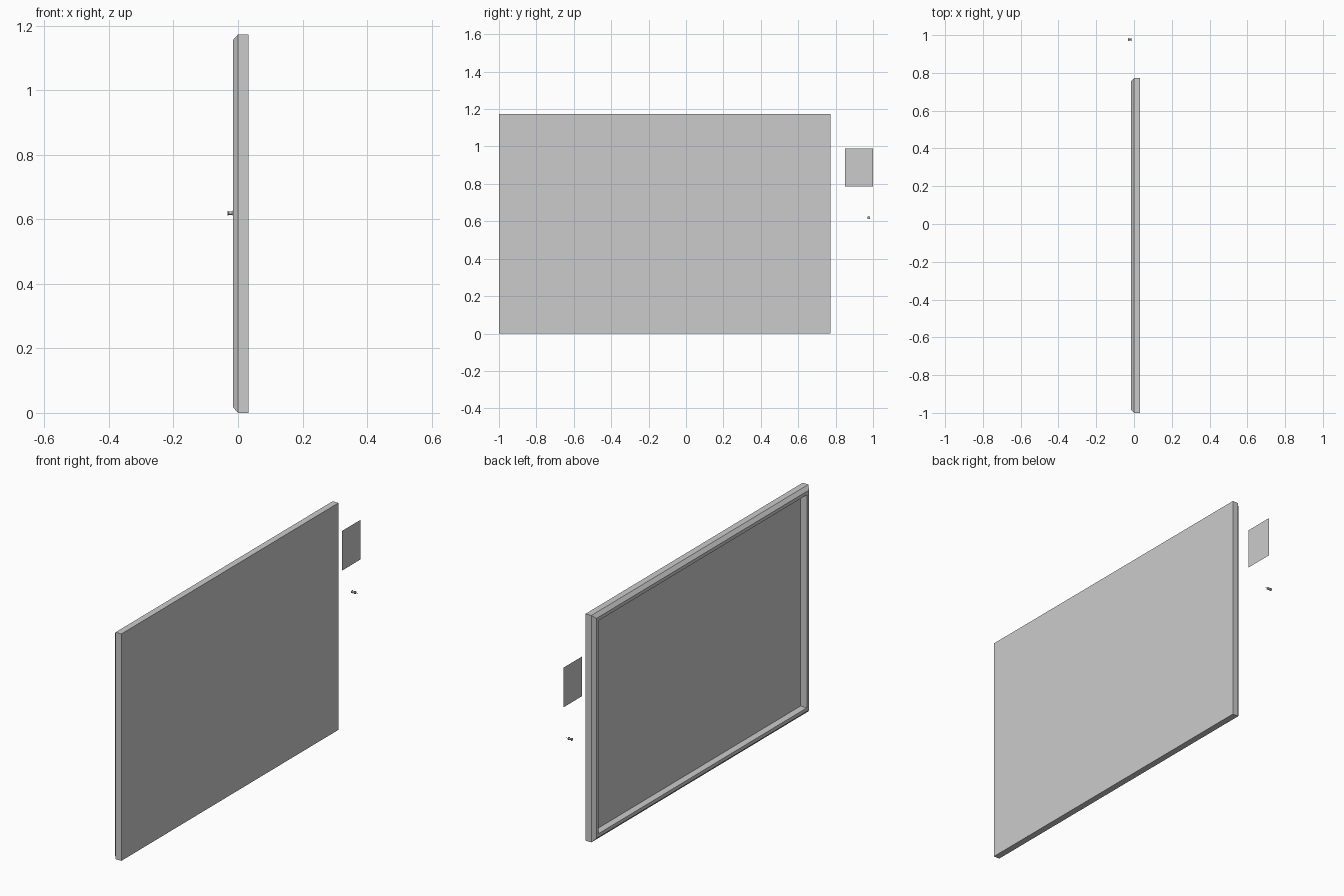
import bpy, bmesh, math

if "Cube" in bpy.data.objects:
    bpy.data.objects.remove(bpy.data.objects["Cube"])

Y0, Y1, Z0, Z1 = -1.0, 0.773, 0.0, 1.173


def finish(name, bm):
    bmesh.ops.recalc_face_normals(bm, faces=bm.faces[:])
    me = bpy.data.meshes.new(name)
    bm.to_mesh(me)
    bm.free()
    ob = bpy.data.objects.new(name, me)
    bpy.context.collection.objects.link(ob)
    return ob


def rect(bm, x, y0, y1, z0, z1):
    return [bm.verts.new((x, y, z)) for y, z in ((y0, z0), (y1, z0), (y1, z1), (y0, z1))]


# Framed board: rectangular loops (depth x, inset) from back face to recessed panel
bm = bmesh.new()
profile = [(0.033, 0.0), (0.0, 0.0), (-0.016, 0.018), (-0.016, 0.036), (0.02, 0.036)]
rings = [rect(bm, x, Y0 + i, Y1 - i, Z0 + i, Z1 - i) for x, i in profile]
for a, b in zip(rings, rings[1:]):
    for k in range(4):
        n = (k + 1) % 4
        bm.faces.new((a[k], a[n], b[n], b[k]))
bm.faces.new(rings[0])
bm.faces.new(rings[-1])
finish("framed_board", bm)

# Loose sheet of note paper
bm = bmesh.new()
bm.faces.new(rect(bm, 0.0, 0.85, 1.0, 0.785, 0.99))
sheet = finish("paper_sheet", bm)

# Push pin: lathed around the x axis
bm = bmesh.new()
pin = [(-0.033, 0), (-0.033, 0.0075), (-0.030, 0.0075), (-0.028, 0.005), (-0.018, 0.005),
       (-0.016, 0.008), (-0.013, 0.008), (-0.013, 0.0009), (0.004, 0.0009), (0.008, 0)]
vs = [bm.verts.new((x, 0, r)) for x, r in pin]
es = [bm.edges.new(p) for p in zip(vs, vs[1:])]
bmesh.ops.spin(bm, geom=vs + es, cent=(0, 0, 0), axis=(1, 0, 0),
               angle=2 * math.pi, steps=16, use_duplicate=False)
bmesh.ops.remove_doubles(bm, verts=bm.verts[:], dist=0.00005)
push_pin = finish("push_pin", bm)
push_pin.location = (0, 0.977, 0.619)
bpy.context.view_layer.objects.active = push_pin
push_pin.select_set(True)
bpy.ops.object.shade_smooth_by_angle(angle=math.radians(30))
